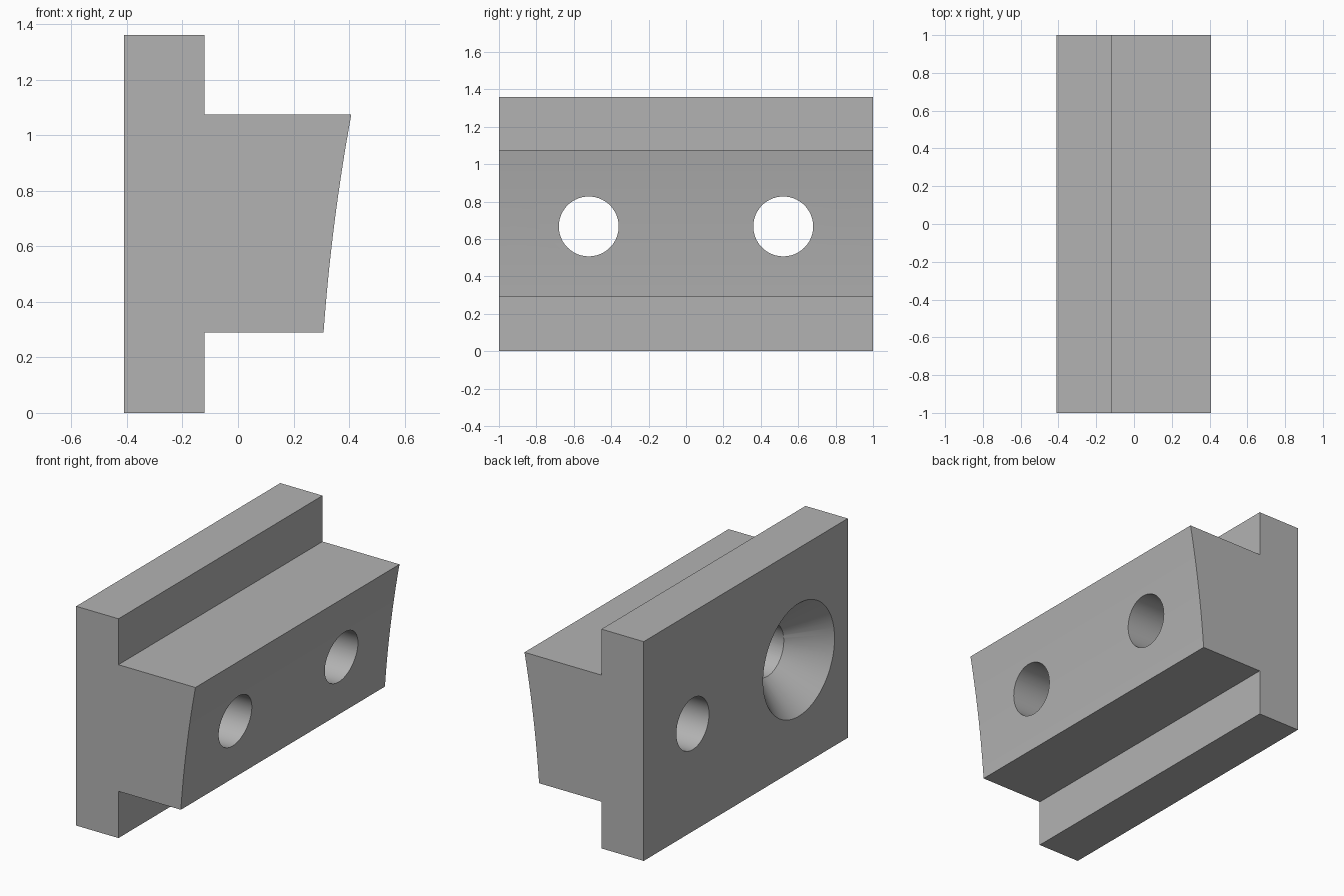
import bpy, bmesh, math
from mathutils import Matrix, Vector

cube = bpy.data.objects.get("Cube")
if cube:
    bpy.data.objects.remove(cube)

# Single grey material
grey = bpy.data.materials.new("plain_grey")
grey.use_nodes = True
grey.diffuse_color = (0.45, 0.45, 0.45, 1)
grey.node_tree.nodes["Principled BSDF"].inputs["Base Color"].default_value = grey.diffuse_color

LEFT, STEP, BACK = -0.41, -0.12, 1.0
LOW, HIGH, TOP = 0.29, 1.075, 1.36
HOLE_Y, HOLE_Z, HOLE_R = 0.52, 0.667, 0.16
SINK_R, SINK_DEPTH = 0.35, 0.215


def new_object(name, bm):
    bmesh.ops.recalc_face_normals(bm, faces=bm.faces)
    mesh = bpy.data.meshes.new(name)
    bm.to_mesh(mesh)
    bm.free()
    mesh.materials.append(grey)
    obj = bpy.data.objects.new(name, mesh)
    bpy.context.collection.objects.link(obj)
    return obj


def cutter(name, y, x0, x1, r0, r1):
    """Round cutter lying along x, from x0 to x1."""
    bm = bmesh.new()
    place = Matrix.Translation(((x0 + x1) / 2, y, HOLE_Z)) @ Matrix.Rotation(math.pi / 2, 4, "Y")
    bmesh.ops.create_cone(bm, cap_ends=True, segments=96, radius1=r0, radius2=r1,
                          depth=x1 - x0, matrix=place)
    obj = new_object(name, bm)
    obj.hide_render = True
    return obj


# Stepped profile with a shallow concave face
face = []
for i in range(17):
    t = i / 16
    x = 0.308 + 0.1 * t - 0.011 * 4 * t * (1 - t)
    face.append((x, LOW + (HIGH - LOW) * t))
profile = [(LEFT, 0), (STEP, 0), (STEP, LOW), *face, (STEP, HIGH), (STEP, TOP), (LEFT, TOP)]

bm = bmesh.new()
end = bm.faces.new([bm.verts.new((x, -BACK, z)) for x, z in profile])
swept = bmesh.ops.extrude_face_region(bm, geom=[end])["geom"]
bmesh.ops.translate(bm, vec=Vector((0, 2 * BACK, 0)),
                    verts=[v for v in swept if isinstance(v, bmesh.types.BMVert)])
block = new_object("clamp_block", bm)

# Two through holes, one countersunk from the flat side
over = 0.02
flare = over * (SINK_R - HOLE_R) / SINK_DEPTH
cutters = [
    cutter("hole_cutter_front", -HOLE_Y, -1, 1, HOLE_R, HOLE_R),
    cutter("hole_cutter_back", HOLE_Y, -1, 1, HOLE_R, HOLE_R),
    cutter("countersink_cutter", -HOLE_Y, LEFT - over, LEFT + SINK_DEPTH, SINK_R + flare, HOLE_R),
]
bpy.context.view_layer.objects.active = block
for c in cutters:
    mod = block.modifiers.new(c.name, "BOOLEAN")
    mod.operation, mod.solver, mod.object = "DIFFERENCE", "EXACT", c
    bpy.ops.object.modifier_apply(modifier=mod.name)
    bpy.data.objects.remove(c)

# Smooth bores and concave face, sharp corners
bpy.ops.object.select_all(action="DESELECT")
block.select_set(True)
bpy.ops.object.shade_smooth_by_angle(angle=math.radians(25))
